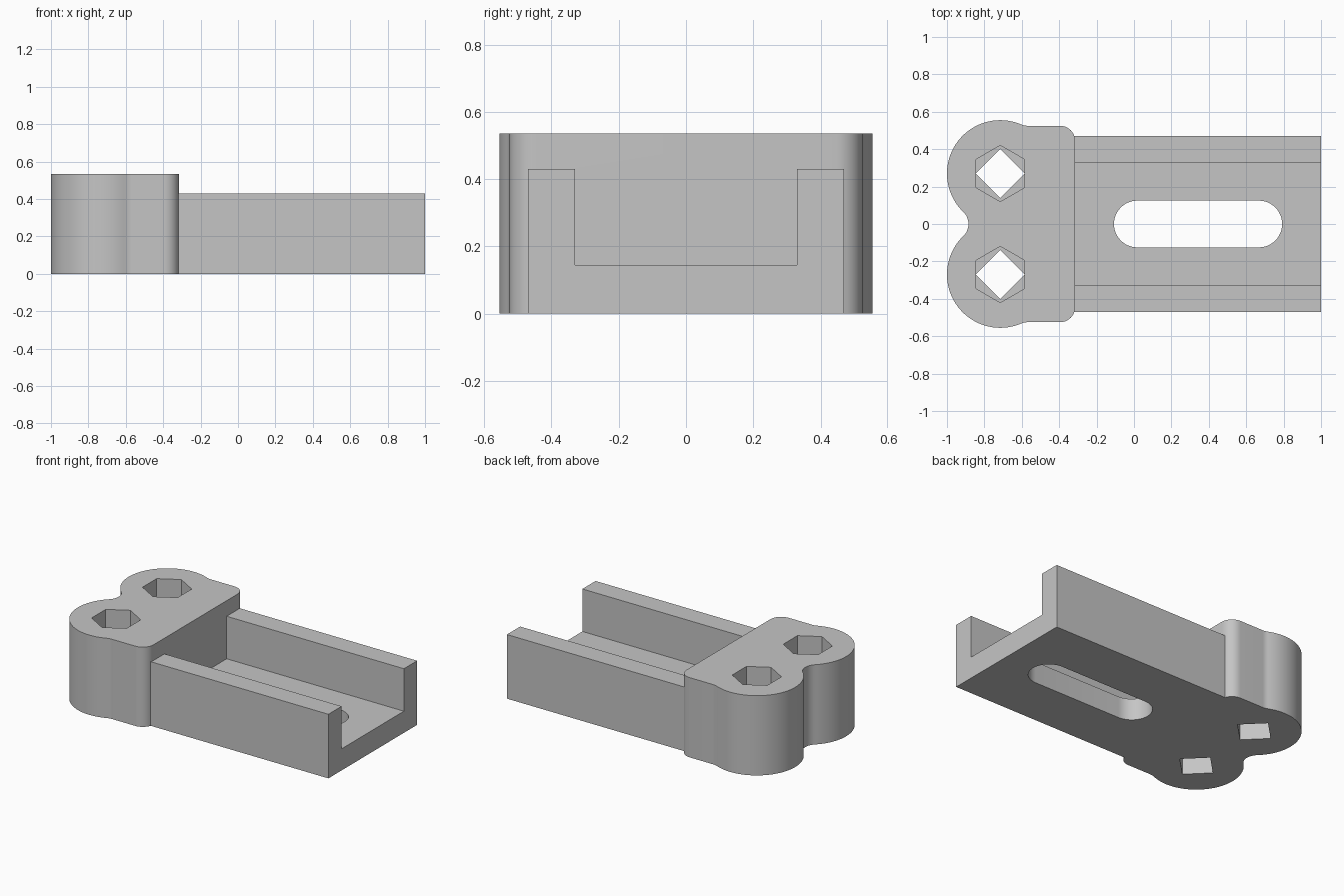
import bpy, bmesh
from math import pi, cos, sin, atan2, radians
from mathutils import Matrix

cube = bpy.data.objects.get("Cube")
if cube:
    bpy.data.objects.remove(cube, do_unlink=True)

GREY = (0.56, 0.56, 0.56, 1)
grey = bpy.data.materials.new("plain grey")
grey.use_nodes = True
grey.diffuse_color = GREY
grey.node_tree.nodes["Principled BSDF"].inputs["Base Color"].default_value = GREY


def arc(cx, cy, r, start, end, steps):
    """Points along an arc, angles in radians."""
    return [(cx + r * cos(start + (end - start) * i / steps),
             cy + r * sin(start + (end - start) * i / steps)) for i in range(steps + 1)]


def prism(name, outline, low, high, turn=None):
    """Extrude a closed outline from low to high, optionally turned."""
    bm = bmesh.new()
    face = bm.faces.new([bm.verts.new((x, y, low)) for x, y in outline])
    top = bmesh.ops.extrude_face_region(bm, geom=[face])["geom"]
    bmesh.ops.translate(bm, vec=(0, 0, high - low),
                        verts=[v for v in top if isinstance(v, bmesh.types.BMVert)])
    bmesh.ops.recalc_face_normals(bm, faces=bm.faces)
    if turn:
        bm.transform(turn)
    mesh = bpy.data.meshes.new(name)
    bm.to_mesh(mesh)
    bm.free()
    mesh.materials.append(grey)
    obj = bpy.data.objects.new(name, mesh)
    bpy.context.collection.objects.link(obj)
    return obj


def combine(target, tool, operation):
    """Apply a boolean and discard the tool object."""
    mod = target.modifiers.new(operation.lower(), "BOOLEAN")
    mod.operation, mod.solver, mod.object = operation, "EXACT", tool
    bpy.context.view_layer.objects.active = target
    bpy.ops.object.modifier_apply(modifier=mod.name)
    bpy.data.objects.remove(tool, do_unlink=True)


# Clamp block outline: round lobe, blended into the notch and the shoulder
HOLE_X, HOLE_Y, LOBE, BLEND = -0.715, 0.27, 0.285, 0.09
BACK, SIDE, CORNER = -0.315, 0.525, 0.08
notch_x = HOLE_X - ((LOBE + BLEND) ** 2 - HOLE_Y ** 2) ** 0.5
blend_y = SIDE + BLEND
blend_x = HOLE_X + ((LOBE + BLEND) ** 2 - (blend_y - HOLE_Y) ** 2) ** 0.5
to_shoulder = atan2(blend_y - HOLE_Y, blend_x - HOLE_X)
to_notch = atan2(-HOLE_Y, notch_x - HOLE_X) + 2 * pi

half = arc(BACK - CORNER, SIDE - CORNER, CORNER, 0, pi / 2, 10)
half += arc(blend_x, blend_y, BLEND, 1.5 * pi, to_shoulder + pi, 8)
half += arc(HOLE_X, HOLE_Y, LOBE, to_shoulder, to_notch, 48)[1:]
half += arc(notch_x, 0, BLEND, to_notch - pi, 0, 8)[1:]
outline = half + [(x, -y) for x, y in reversed(half[:-1])]
bracket = prism("channel_bracket", outline, 0, 0.535)

# U-shaped channel, extruded along x
right = [(0.47, 0), (0.47, 0.43), (0.33, 0.43), (0.33, 0.145)]
profile = right + [(-y, z) for y, z in reversed(right)]
along_x = Matrix(((0, 0, 1, 0), (1, 0, 0, 0), (0, 1, 0, 0), (0, 0, 0, 1)))
combine(bracket, prism("channel", profile, -0.4, 1, along_x), "UNION")

# Long slot through the channel floor
slot = arc(0.667, 0, 0.125, -pi / 2, pi / 2, 24) + arc(0.018, 0, 0.125, pi / 2, 1.5 * pi, 24)
combine(bracket, prism("slot", slot, -0.1, 0.3), "DIFFERENCE")

# Hexagonal nut pockets above square bolt holes
for y in (-HOLE_Y, HOLE_Y):
    square = arc(HOLE_X, y, 0.13, 0, 1.5 * pi, 3)
    hexagon = arc(HOLE_X, y, 0.15, pi / 6, pi / 6 + 5 * pi / 3, 5)
    combine(bracket, prism("bolt_hole", square, -0.1, 0.6), "DIFFERENCE")
    combine(bracket, prism("nut_pocket", hexagon, 0.22, 0.7), "DIFFERENCE")

bpy.ops.object.select_all(action="DESELECT")
bracket.select_set(True)
bpy.context.view_layer.objects.active = bracket
bpy.ops.object.shade_smooth_by_angle(angle=radians(30))
